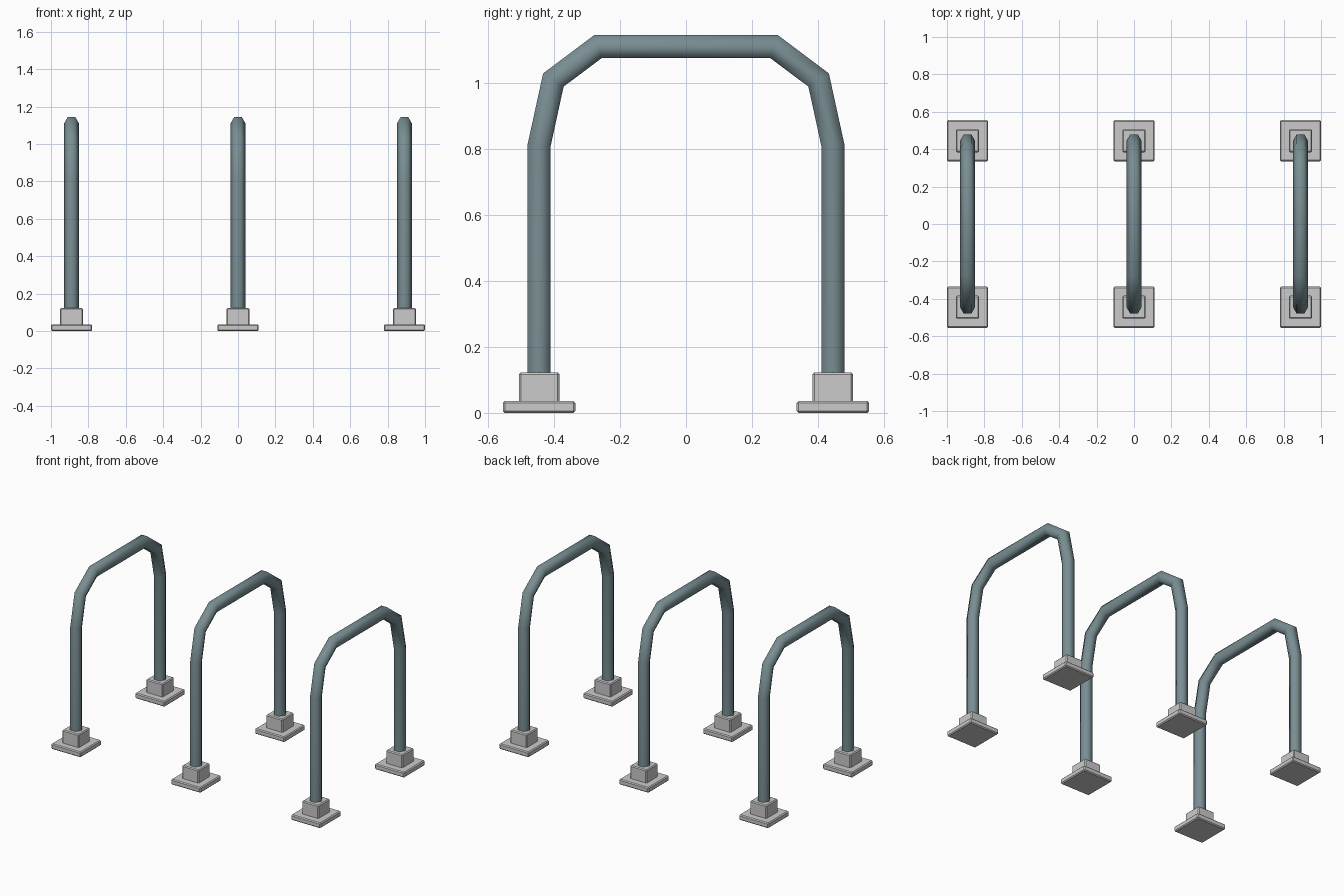
import bpy, bmesh, math
from mathutils import Vector

if "Cube" in bpy.data.objects:
    bpy.data.objects.remove(bpy.data.objects["Cube"])

RADIUS, SIDES = 0.04, 6
LEG_Y = 0.445
RACK_X = (-0.89, 0.0, 0.89)

steel = bpy.data.materials.new("painted_steel")
steel.diffuse_color = (0.19, 0.27, 0.29, 1)
steel.use_nodes = True
steel.node_tree.nodes["Principled BSDF"].inputs["Base Color"].default_value = steel.diffuse_color


def new_object(name, bm, location):
    bmesh.ops.recalc_face_normals(bm, faces=bm.faces)
    mesh = bpy.data.meshes.new(name)
    bm.to_mesh(mesh)
    bm.free()
    obj = bpy.data.objects.new(name, mesh)
    obj.location = location
    bpy.context.collection.objects.link(obj)
    return obj


def hoop(name, x):
    """Hexagonal tube swept along the arch with mitred bends."""
    half = [(-LEG_Y, 0.10), (-LEG_Y, 0.812), (-0.402, 1.009), (-0.267, 1.11)]
    path = [Vector((0, y, z)) for y, z in half + [(-y, z) for y, z in reversed(half)]]
    bm = bmesh.new()
    rings = []
    for i, p in enumerate(path):
        d_in = (p - path[max(i - 1, 0)]).normalized()
        d_out = (path[min(i + 1, len(path) - 1)] - p).normalized()
        tangent = (d_in + d_out).normalized()
        miter = 1 / max(tangent.dot(d_out), tangent.dot(d_in))
        side = Vector((1, 0, 0)).cross(tangent) * miter
        ring = []
        for k in range(SIDES):
            a = math.tau * k / SIDES
            ring.append(bm.verts.new(p + RADIUS * (Vector((math.cos(a), 0, 0)) + side * math.sin(a))))
        rings.append(ring)
    for a, b in zip(rings, rings[1:]):
        for k in range(SIDES):
            n = (k + 1) % SIDES
            bm.faces.new((a[k], a[n], b[n], b[k])).smooth = True
    bm.faces.new(rings[0])
    bm.faces.new(rings[-1])
    obj = new_object(name, bm, (x, 0, 0))
    obj.data.materials.append(steel)


def block(name, x, y, width, z0, z1):
    """Square block with a small chamfer."""
    bm = bmesh.new()
    bmesh.ops.create_cube(bm, size=1)
    bmesh.ops.scale(bm, vec=(width, width, z1 - z0), verts=bm.verts)
    obj = new_object(name, bm, (x, y, (z0 + z1) / 2))
    bevel = obj.modifiers.new("chamfer", 'BEVEL')
    bevel.width = 0.006
    bevel.segments = 1


# Three hoops, each on two stepped feet
for i, x in enumerate(RACK_X, 1):
    hoop(f"hoop_{i}", x)
    for end, y in (("front", -LEG_Y), ("back", LEG_Y)):
        block(f"{end}_base_plate_{i}", x, y, 0.22, 0.0, 0.036)
        block(f"{end}_socket_{i}", x, y, 0.123, 0.03, 0.123)
